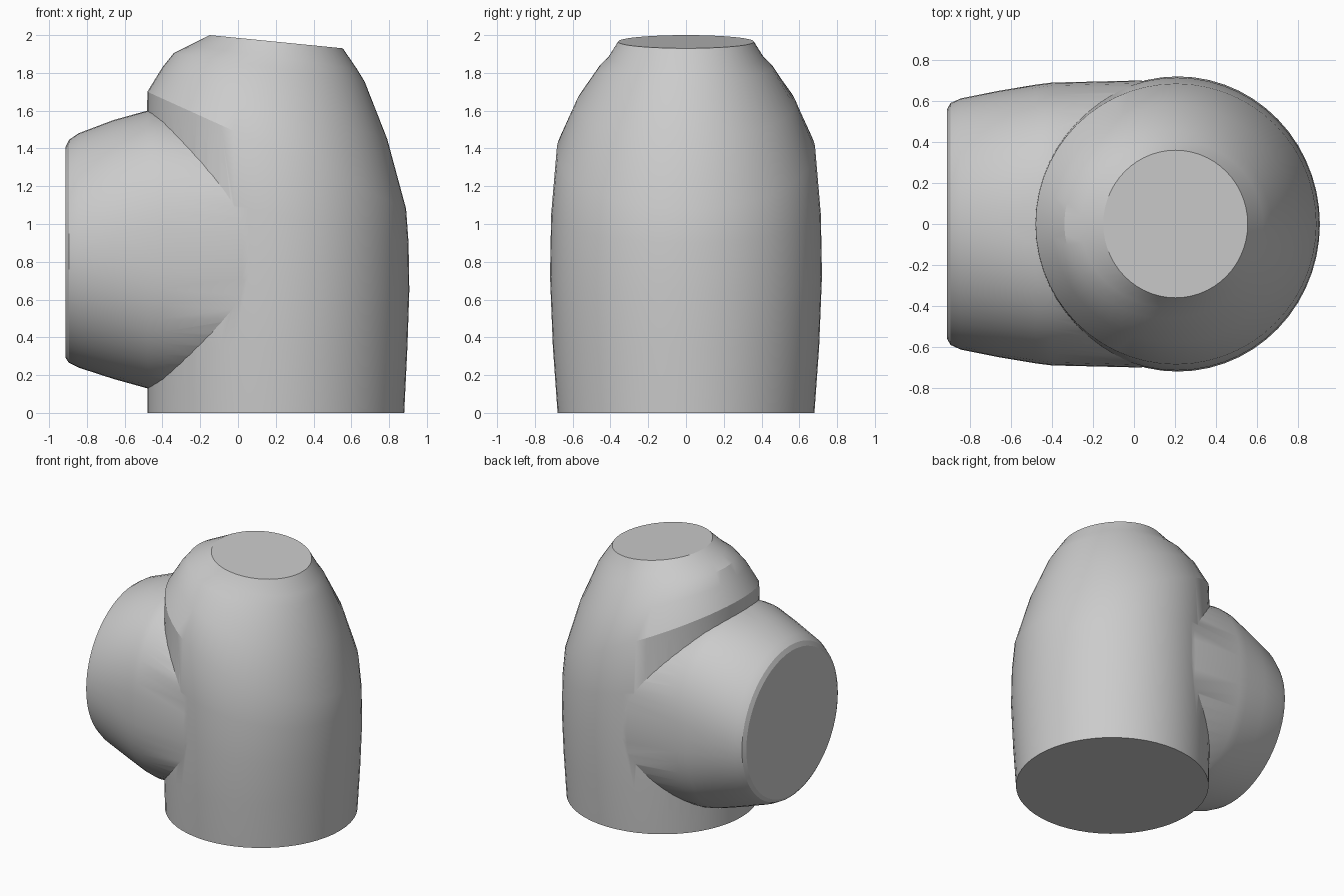
import bpy, bmesh
from math import cos, sin, pi, copysign, radians

if "Cube" in bpy.data.objects:
    bpy.data.objects.remove(bpy.data.objects["Cube"])

SEGMENTS = 56


def loft(name, rings):
    """Skin a list of closed rings and cap both ends."""
    bm = bmesh.new()
    loops = [[bm.verts.new(p) for p in ring] for ring in rings]
    for a, b in zip(loops, loops[1:]):
        for i in range(SEGMENTS):
            j = (i + 1) % SEGMENTS
            bm.faces.new((a[i], a[j], b[j], b[i]))
    bm.faces.new(loops[0][::-1])
    bm.faces.new(loops[-1])
    bmesh.ops.recalc_face_normals(bm, faces=bm.faces)
    mesh = bpy.data.meshes.new(name)
    bm.to_mesh(mesh)
    bm.free()
    obj = bpy.data.objects.new(name, mesh)
    bpy.context.collection.objects.link(obj)
    return obj


def tilted_ring(x0, z0, x1, z1, half_y):
    """Ellipse leaning from its left point to its right point."""
    ring = []
    for i in range(SEGMENTS):
        a = 2 * pi * i / SEGMENTS
        t = (1 + cos(a)) / 2
        ring.append((x0 + (x1 - x0) * t, half_y * sin(a), z0 + (z1 - z0) * t))
    return ring


def upright_ring(x, half_y, z0, z1, power):
    """Rounded ring facing along x."""
    ring = []
    for i in range(SEGMENTS):
        a = 2 * pi * i / SEGMENTS
        c, s = [copysign(abs(v) ** (2 / power), v) for v in (cos(a), sin(a))]
        ring.append((x, half_y * c, (z0 + z1) / 2 + (z1 - z0) / 2 * s))
    return ring


# Main housing: left x, z, right x, z, half depth
body = loft("housing", [tilted_ring(*r) for r in (
    (-0.48, 0.00, 0.88, 0.00, 0.68),
    (-0.48, 0.35, 0.897, 0.35, 0.705),
    (-0.48, 0.80, 0.907, 0.65, 0.72),
    (-0.485, 1.20, 0.903, 0.90, 0.714),
    (-0.48, 1.70, 0.89, 1.08, 0.685),
    (-0.40, 1.83, 0.79, 1.45, 0.58),
    (-0.34, 1.905, 0.67, 1.755, 0.46),
    (-0.26, 1.945, 0.63, 1.82, 0.41),
    (-0.15, 2.00, 0.555, 1.93, 0.36),
)])

# Side socket: x, half depth, bottom z, top z, roundness
socket = loft("side_socket", [upright_ring(*r) for r in (
    (-0.912, 0.56, 0.29, 1.41, 2.0),
    (-0.895, 0.59, 0.265, 1.445, 2.0),
    (-0.845, 0.613, 0.24, 1.48, 2.05),
    (-0.66, 0.65, 0.18, 1.55, 2.15),
    (-0.48, 0.68, 0.13, 1.60, 2.3),
    (-0.40, 0.69, 0.12, 1.60, 2.35),
    (0.02, 0.70, 0.14, 1.52, 2.5),
    (0.20, 0.69, 0.20, 1.45, 2.5),
)])

# Merge the socket into the housing
bpy.context.view_layer.objects.active = body
body.select_set(True)
mod = body.modifiers.new("join_socket", 'BOOLEAN')
mod.operation = 'UNION'
mod.solver = 'EXACT'
mod.object = socket
bpy.ops.object.modifier_apply(modifier=mod.name)
bpy.data.objects.remove(socket)
bpy.ops.object.shade_smooth_by_angle(angle=radians(24))
